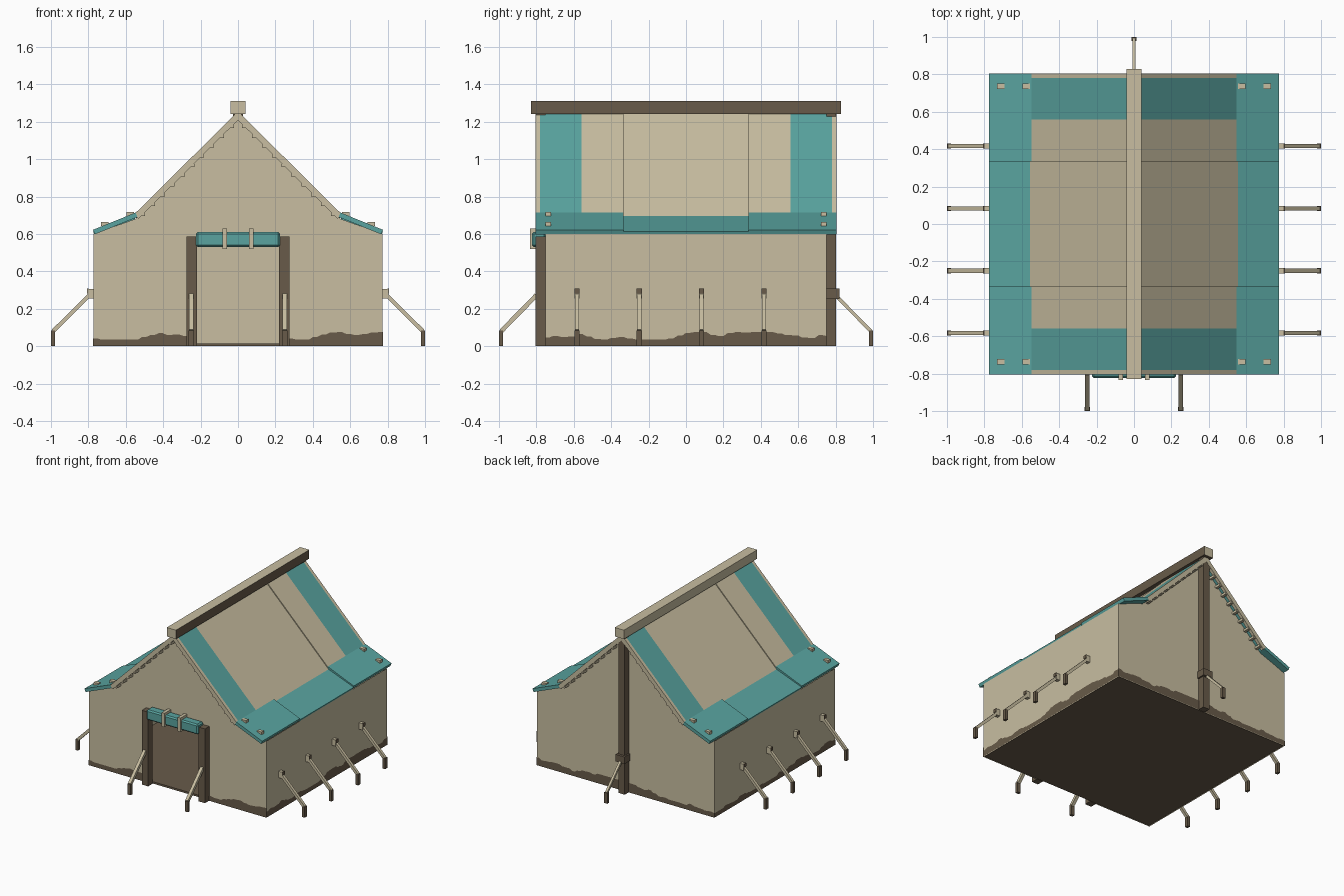
import bpy, bmesh, math, random
from mathutils import Vector

random.seed(4)
old = bpy.data.objects.get("Cube")
if old:
    bpy.data.objects.remove(old, do_unlink=True)


def material(name, rgb):
    m = bpy.data.materials.new(name)
    m.use_nodes = True
    m.diffuse_color = (*rgb, 1)
    m.node_tree.nodes["Principled BSDF"].inputs["Base Color"].default_value = (*rgb, 1)
    return m


CANVAS = material("canvas_beige", (0.58, 0.515, 0.355))
TEAL = material("teal_cloth", (0.10, 0.37, 0.35))
WOOD = material("dark_wood", (0.14, 0.105, 0.068))


def finish(name, bm, *mats):
    mesh = bpy.data.meshes.new(name)
    bm.to_mesh(mesh)
    bm.free()
    for m in mats:
        mesh.materials.append(m)
    ob = bpy.data.objects.new(name, mesh)
    bpy.context.collection.objects.link(ob)
    return ob


def prism(name, profile, y0, y1, mat):
    """Extrude an x-z profile along y."""
    bm = bmesh.new()
    face = bm.faces.new([bm.verts.new((x, y0, z)) for x, z in profile])
    out = bmesh.ops.extrude_face_region(bm, geom=[face])
    verts = [g for g in out["geom"] if isinstance(g, bmesh.types.BMVert)]
    bmesh.ops.translate(bm, verts=verts, vec=(0, y1 - y0, 0))
    bmesh.ops.recalc_face_normals(bm, faces=bm.faces)
    return finish(name, bm, mat)


def box(name, lo, hi, mat):
    return prism(name, [(lo[0], lo[2]), (hi[0], lo[2]), (hi[0], hi[2]), (lo[0], hi[2])],
                 lo[1], hi[1], mat)


def block(name, centre, size, mat):
    c, h = Vector(centre), Vector(size) / 2
    return box(name, c - h, c + h, mat)


def slab(name, a, b, thick, y0, y1, mat, side):
    """Plate whose upper edge runs a -> b in x-z, on one side of the ridge."""
    a, b = Vector(a), Vector(b)
    d = (b - a).normalized()
    n = Vector((d.y, -d.x)) * thick
    pts = [a, b, b + n, a + n]
    return prism(name, [(p.x * side, p.y) for p in pts], y0, y1, mat)


def bar(name, a, b, width, mat):
    """Square bar between two points."""
    a, b = Vector(a), Vector(b)
    bm = bmesh.new()
    bmesh.ops.create_cube(bm, size=1)
    bmesh.ops.scale(bm, verts=bm.verts, vec=(width, width, (b - a).length))
    ob = finish(name, bm, mat)
    d = b - a
    ob.rotation_euler = (0, math.atan2(math.hypot(d.x, d.y), d.z), math.atan2(d.y, d.x))
    ob.location = (a + b) / 2
    return ob


# Canvas walls: front gable with open doorway, back gable, two sides
W, L = 0.772, 0.75
DOOR, DOOR_TOP = 0.225, 0.55
half = [(W, 0), (W, 0.6), (0.55, 0.68), (0, 1.225)]
gable = half + [(-x, z) for x, z in reversed(half[:-1])]
doorway = [(-DOOR, 0), (-DOOR, DOOR_TOP), (DOOR, DOOR_TOP), (DOOR, 0)]
bm = bmesh.new()
bm.faces.new([bm.verts.new((x, -L, z)) for x, z in gable + doorway])
bm.faces.new([bm.verts.new((x, L, z)) for x, z in reversed(gable)])
for s in (-1, 1):
    quad = [(s * W, -s * L, 0), (s * W, s * L, 0), (s * W, s * L, 0.6), (s * W, -s * L, 0.6)]
    bm.faces.new([bm.verts.new(p) for p in quad])
finish("canvas_walls", bm, CANVAS)
box("floor", (-0.768, -0.746, 0), (0.768, 0.746, 0.015), WOOD)


# Ragged mud band along the foot of each wall
def mud(name, start, end):
    a, b = Vector(start), Vector(end)
    n = int((b - a).length / 0.022)
    bm = bmesh.new()
    prev, h = None, 0.05
    for i in range(n + 1):
        if i % 2 == 0:
            h = min(0.075, max(0.035, h + random.uniform(-0.016, 0.017)))
        p = a.lerp(b, i / n)
        pair = [bm.verts.new(p), bm.verts.new(p + Vector((0, 0, h)))]
        if prev:
            bm.faces.new([prev[0], pair[0], pair[1], prev[1]])
        prev = pair
    finish(name, bm, WOOD)


e = 0.004
mud("mud_front_right", (-W - e, -L - e, 0), (-0.27, -L - e, 0))
mud("mud_front_left", (0.27, -L - e, 0), (W + e, -L - e, 0))
mud("mud_back", (W + e, L + e, 0), (-W - e, L + e, 0))
mud("mud_left", (W + e, -L - e, 0), (W + e, L + e, 0))
mud("mud_right", (-W - e, L + e, 0), (-W - e, -L - e, 0))

# Roof: centre panel slightly sunk between raised end panels, then flared eaves
RIDGE, KNEE, EAVE = (0, 1.255), (0.555, 0.705), (0.775, 0.622)
for s, side in ((-1, "right"), (1, "left")):
    sunk = [(x, z - 0.01) for x, z in (RIDGE, KNEE, EAVE)]
    slab(f"roof_centre_{side}", sunk[0], sunk[1], 0.015, -0.335, 0.335, CANVAS, s)
    slab(f"eave_centre_{side}", sunk[1], sunk[2], 0.018, -0.335, 0.335, TEAL, s)
    for f, end in ((-1, "front"), (1, "back")):
        tag = f"{end}_{side}"
        slab(f"roof_panel_{tag}", RIDGE, KNEE, 0.022, f * 0.335, f * 0.56, CANVAS, s)
        slab(f"roof_stripe_{tag}", RIDGE, KNEE, 0.022, f * 0.56, f * 0.78, TEAL, s)
        slab(f"roof_edge_{tag}", RIDGE, KNEE, 0.033, f * 0.78, f * 0.805, CANVAS, s)
        slab(f"eave_{tag}", (0.548, 0.714), EAVE, 0.026, f * 0.335, f * 0.805, TEAL, s)
        # Lacing knots under the sloping edge
        for i in range(10):
            t = 0.06 + i * 0.095
            x, z = KNEE[0] * t, RIDGE[1] + (KNEE[1] - RIDGE[1]) * t - 0.047
            block(f"lacing_{tag}_{i}", (s * x, f * 0.775, z), (0.022, 0.05, 0.018), CANVAS)
        # Pegs holding down the eave corners
        for x, z in ((0.575, 0.705), (0.712, 0.652)):
            block(f"eave_peg_{tag}", (s * x, f * 0.737, z), (0.04, 0.03, 0.022), CANVAS)

# Ridge beam, stained dark underneath and on its left side
beam = box("ridge_beam", (-0.04, -0.83, 1.24), (0.04, 0.83, 1.31), CANVAS)
beam.data.materials.append(WOOD)
for p in beam.data.polygons:
    if p.normal.x > 0.5 or p.normal.z < -0.5:
        p.material_index = 1

# Door posts, back post and rolled door flap with straps
for s, side in ((-1, "right"), (1, "left")):
    block(f"door_post_{side}", (s * 0.248, -0.777, 0.2925), (0.055, 0.055, 0.585), WOOD)
    block(f"door_strap_{side}", (s * 0.07, -0.793, 0.575), (0.025, 0.08, 0.11), CANVAS)
box("back_post", (-0.028, 0.75, 0), (0.028, 0.803, 1.24), WOOD)
box("front_ridge_peg", (-0.02, -0.803, 1.215), (0.02, -0.75, 1.25), WOOD)
roll = box("rolled_door_flap", (-0.225, -0.823, 0.53), (0.225, -0.75, 0.61), TEAL)
bevel = roll.modifiers.new("soft_edges", "BEVEL")
bevel.width, bevel.segments = 0.01, 1


# Guy ropes with stakes, running outwards from a point on the wall
def guy(name, base, out, reach, width):
    base, out = Vector(base), Vector(out)
    foot = base + out * reach
    up = Vector((0, 0, 1))
    bar(f"{name}_rope", base + up * 0.272, foot - out * 0.012 + up * 0.08, width, CANVAS)
    across = Vector((abs(out.y), abs(out.x), 0)) * 0.028
    thick = Vector((abs(out.x), abs(out.y), 0)) * 0.022
    block(f"{name}_stake", foot - out * 0.011 + up * 0.042, across + thick + up * 0.084, WOOD)


for s, side in ((-1, "right"), (1, "left")):
    for i, y in enumerate((-0.583, -0.25, 0.083, 0.417)):
        block(f"rope_loop_{side}_{i}", (s * 0.787, y, 0.28), (0.034, 0.028, 0.05), CANVAS)
        block(f"rope_toggle_{side}_{i}", (s * 0.804, y, 0.294), (0.008, 0.028, 0.026), WOOD)
        guy(f"guy_{side}_{i}", (s * 0.795, y, 0), (s, 0, 0), 0.205, 0.022)
    guy(f"front_guy_{side}", (s * 0.25, -0.8, 0), (0, -1, 0), 0.2, 0.024)
block("back_post_knot", (0, 0.787, 0.28), (0.08, 0.07, 0.055), WOOD)
guy("back_guy", (0, 0.8, 0), (0, 1, 0), 0.2, 0.018)
